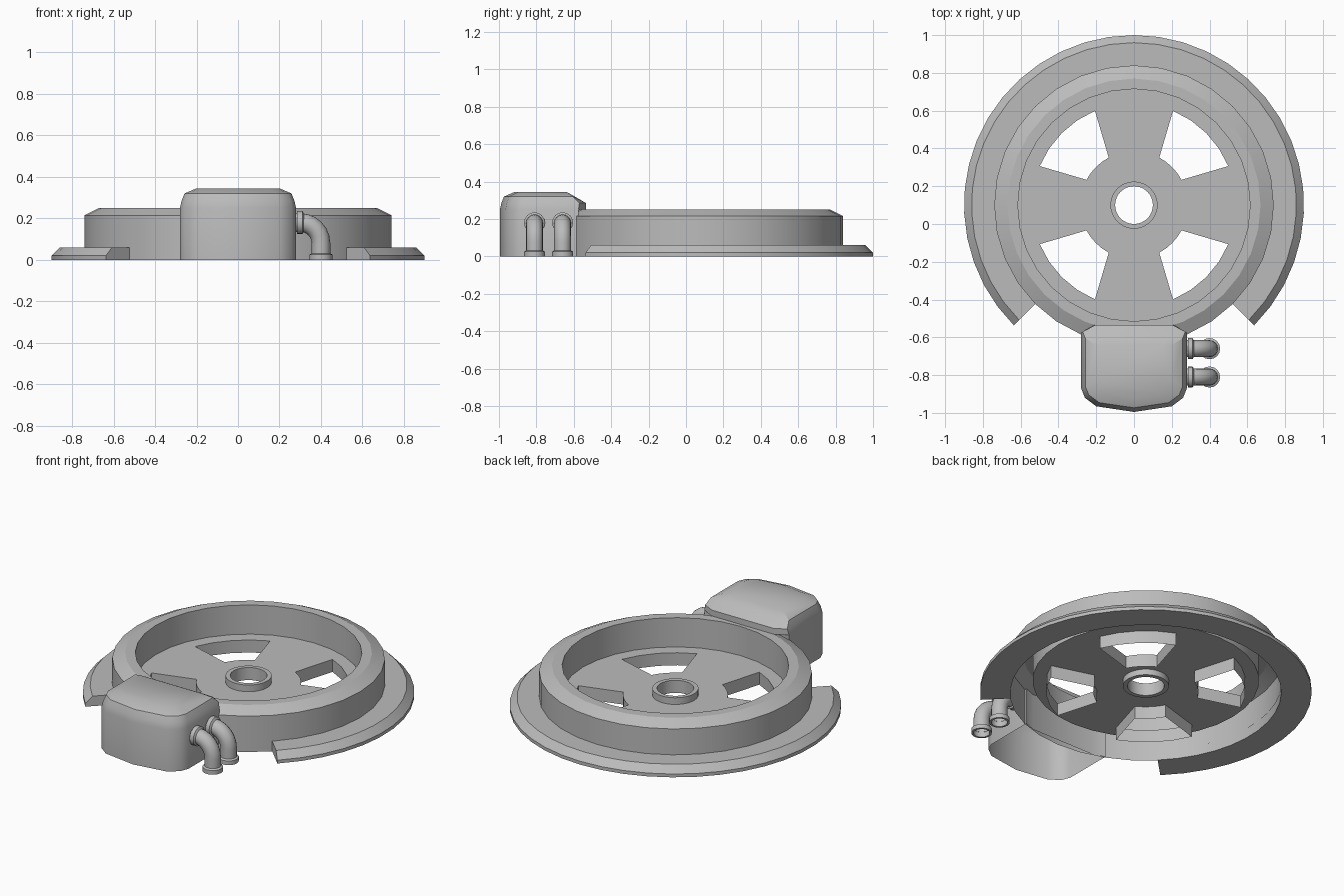
import bpy, bmesh
from math import sin, cos, pi, radians

if "Cube" in bpy.data.objects:
    bpy.data.objects.remove(bpy.data.objects["Cube"])

grey = bpy.data.materials.new("plain_grey")
grey.use_nodes = True
tone = (0.5, 0.5, 0.5, 1)
grey.diffuse_color = tone
grey.node_tree.nodes["Principled BSDF"].inputs["Base Color"].default_value = tone

CY = 0.10      # centre of the wheel
SEG = 32


def finish(name, bm, angle=30, normals=True):
    bmesh.ops.remove_doubles(bm, verts=bm.verts[:], dist=1e-5)
    if normals:
        bmesh.ops.recalc_face_normals(bm, faces=bm.faces[:])
    mesh = bpy.data.meshes.new(name)
    bm.to_mesh(mesh)
    bm.free()
    mesh.materials.append(grey)
    ob = bpy.data.objects.new(name, mesh)
    bpy.context.collection.objects.link(ob)
    bpy.ops.object.select_all(action="DESELECT")
    ob.select_set(True)
    bpy.context.view_layer.objects.active = ob
    bpy.ops.object.shade_smooth_by_angle(angle=radians(angle))
    return ob


def loft(bm, rows, closed=True):
    """Bridge rows of points with quads."""
    vs = [[bm.verts.new(p) for p in row] for row in rows]
    n = len(rows[0])
    for a, b in zip(vs, vs[1:]):
        for i in range(n if closed else n - 1):
            j = (i + 1) % n
            bm.faces.new((a[i], a[j], b[j], b[i]))
    return vs


def ring(r, z, start=0, sweep=2 * pi, count=SEG):
    return [(r * cos(start + sweep * i / SEG), CY + r * sin(start + sweep * i / SEG), z)
            for i in range(count)]


# Drum: outer wall, sloped rim and inner wall as one open shell
bm = bmesh.new()
drum = [(0.74, 0), (0.74, 0.215), (0.67, 0.25), (0.615, 0.25), (0.615, 0.075)]
loft(bm, [ring(r, z) for r, z in drum])
finish("drum_wall", bm, 25)

# Floor: four diagonal windows with skirts hanging below them
bm = bmesh.new()
STEP = 360 / SEG


def floor_point(r, i):
    a = i * STEP
    if r == 0.285:                       # windows narrow towards the hub
        d = (a % 90) - 45
        mid = 45 + 90 * (a // 90)
        if abs(d) <= 22.5:
            d *= 17 / 22.5
        else:
            d = (17 + (abs(d) - 22.5) * 28 / 22.5) * (1 if d > 0 else -1)
        a = mid + d
    a = radians(a)
    return (r * cos(a), CY + r * sin(a), 0.075)


radii = [0.10, 0.285, 0.54, 0.615]
vs = loft(bm, [[floor_point(r, i) for i in range(SEG)] for r in radii])
holes = [f for f in bm.faces
         if all(v in vs[1] or v in vs[2] for v in f.verts)
         and abs(abs(f.calc_center_median().x) - abs(f.calc_center_median().y - CY)) < 0.24]
hole_edges = {e for f in holes for e in f.edges
              if sum(g in holes for g in e.link_faces) == 1}
skirt = bmesh.ops.extrude_edge_only(bm, edges=list(hole_edges))["geom"]
for v in skirt:
    if isinstance(v, bmesh.types.BMVert):
        v.co.z = 0
bmesh.ops.delete(bm, geom=holes, context="FACES_ONLY")
finish("wheel_floor", bm)

# Hub collar
bm = bmesh.new()
hub = [(0.10, 0.04), (0.125, 0.04), (0.125, 0.115), (0.10, 0.115), (0.10, 0.04)]
loft(bm, [ring(r, z) for r, z in hub])
finish("hub_collar", bm)

# Base flange: three quarters of a circle, open at the front
bm = bmesh.new()
flange = [(0.735, 0), (0.90, 0), (0.90, 0.02), (0.86, 0.06), (0.735, 0.06)]
rows = loft(bm, [ring(r, z, -pi / 4, 1.5 * pi, SEG + 1) for r, z in flange + flange[:1]],
            closed=False)
for end in (0, -1):
    bm.faces.new([row[end] for row in rows[:-1]])
finish("base_flange", bm)

# Housing: rounded cover lofted upwards, open underneath
bm = bmesh.new()
front = [(0.28, -0.87), (0.26, -0.92), (0.2, -0.965), (0, -0.995)]


def housing_row(z, inset, back_out, back_in):
    half = [(0.21, back_in), (0.28, back_out)]
    half += [(x, -0.75 + (y + 0.75) * (0.245 - inset) / 0.245) for x, y in front]
    half = [(x * (0.28 - inset) / 0.28, y, z) for x, y in half]
    return half + [(-x, y, z) for x, y, z in half[-2::-1]]


layers = [(0, 0, -0.575, -0.6), (0.25, 0, -0.575, -0.6), (0.25, 0, -0.575, -0.535),
          (0.285, 0.008, -0.57, -0.535), (0.32, 0.022, -0.605, -0.595),
          (0.345, 0.08, -0.64, -0.64)]
rows = loft(bm, [housing_row(*layer) for layer in layers])
bm.faces.new(rows[-1])
finish("housing", bm, 35)


# Elbow pipes with a collar at each end
def collar(bm, centre, axis, profile, n=16):
    pts = []
    for r, h in profile:
        row = []
        for i in range(n):
            u, v = r * cos(2 * pi * i / n), r * sin(2 * pi * i / n)
            off = (h, u, v) if axis == "x" else (u, v, h)
            row.append([c + o for c, o in zip(centre, off)])
        pts.append(row)
    loft(bm, pts)


BEND, PIPE, HIGH = 0.10, 0.045, 0.18
for label, y in (("front", -0.81), ("rear", -0.66)):
    bm = bmesh.new()
    path = [(0.27, HIGH, 0)]
    path += [(0.30 + BEND * sin(t), HIGH - BEND + BEND * cos(t), t)
             for t in (pi / 2 * k / 6 for k in range(7))]
    path += [(0.30 + BEND, 0, pi / 2)]
    rows = []
    for x, z, t in path:
        rows.append([(x + PIPE * cos(a) * sin(t), y + PIPE * sin(a), z + PIPE * cos(a) * cos(t))
                     for a in (2 * pi * i / 16 for i in range(16))])
    loft(bm, rows)
    finish(label + "_elbow_pipe", bm)

    bm = bmesh.new()
    lip = [(0.044, 0), (0.056, 0), (0.056, 0.025), (0.044, 0.032)]
    collar(bm, (0.285, y, HIGH), "x", lip)
    collar(bm, (0.30 + BEND, y, 0), "z", lip)
    finish(label + "_pipe_collars", bm)
